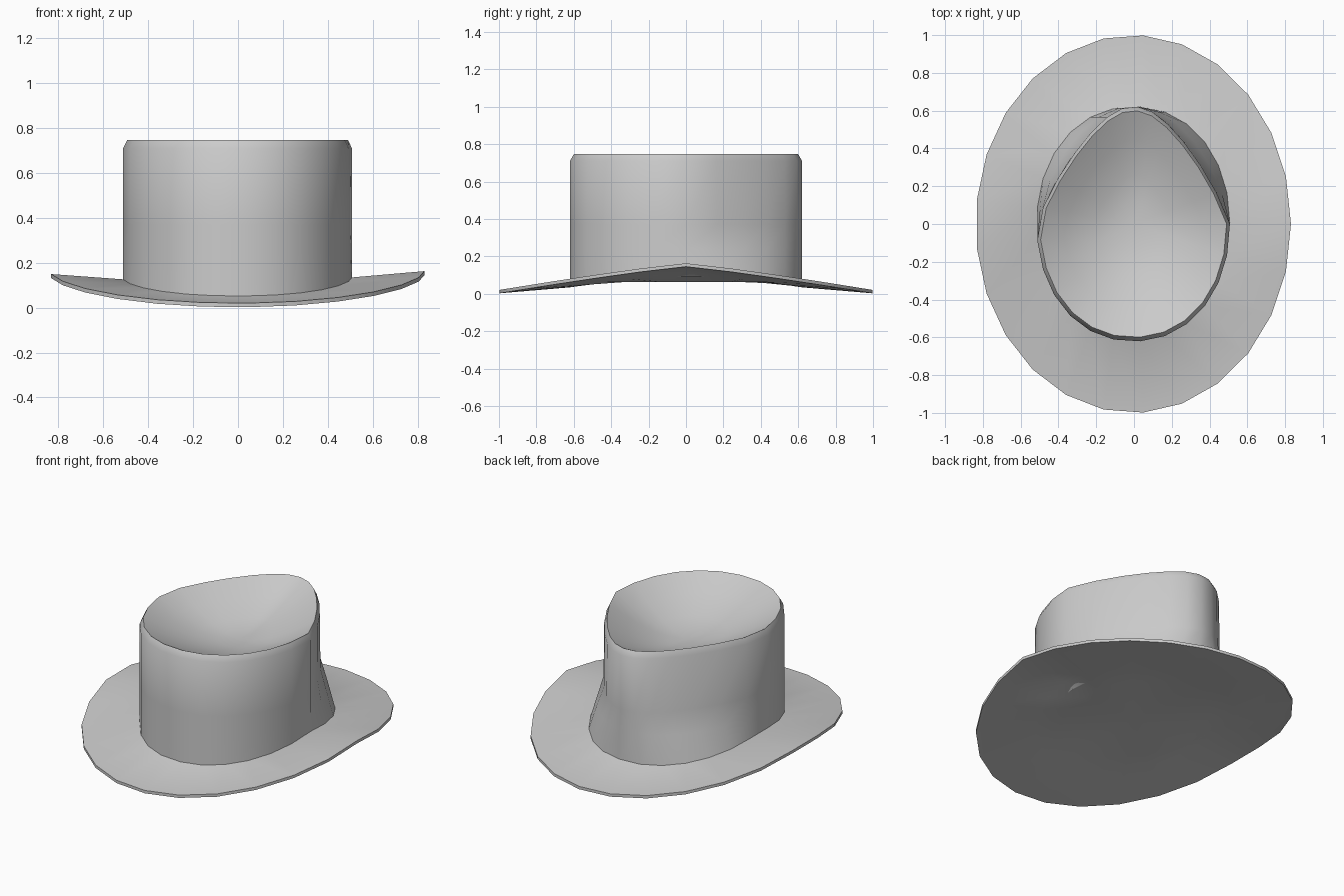
import bpy, bmesh, math

if "Cube" in bpy.data.objects:
    bpy.data.objects.remove(bpy.data.objects["Cube"])

N = 25  # sides of the low-poly outline
X_OFF = -0.004


def rim_z(y):
    # saddle curve of the brim: high at the sides, low at front and back
    return 0.02 + 0.143 * (1 - min(1, abs(y)) ** 1.15)


def oval(rx, ry, power=1.0):
    pts = []
    for i in range(N):
        a = 2 * math.pi * i / N
        c, s = math.cos(a), math.sin(a)
        pts.append((math.copysign(abs(c) ** power, c) * rx + X_OFF,
                    math.copysign(abs(s) ** power, s) * ry))
    return pts


def crown_ring(pinch, scale=1.0):
    # oval that narrows to a blunt point towards the back
    ring = []
    for x, y in oval(0.512, 0.622, 0.95):
        if y > 0:
            x *= 1 - 0.68 * y * pinch
        ring.append((x * scale, y * scale))
    return ring


def loft(name, rings, start=None, end=None, angle=35):
    # skin a list of rings, closing the ends with a centre point if given
    bm = bmesh.new()
    loops = [[bm.verts.new(p) for p in r] for r in rings]
    for a, b in zip(loops, loops[1:]):
        for i in range(N):
            j = (i + 1) % N
            bm.faces.new((a[i], a[j], b[j], b[i]))
    for point, loop in ((start, loops[0]), (end, loops[-1])):
        if point:
            c = bm.verts.new(point)
            for i in range(N):
                bm.faces.new((loop[i], loop[(i + 1) % N], c))
    bmesh.ops.recalc_face_normals(bm, faces=bm.faces[:])
    # make the upper surface face up on open shells
    top = max(bm.faces, key=lambda f: f.normal.z ** 2)
    is_top = top.calc_center_median().z > 0.3
    if is_top and top.normal.z < 0:
        bmesh.ops.reverse_faces(bm, faces=bm.faces[:])
    mesh = bpy.data.meshes.new(name)
    bm.to_mesh(mesh)
    bm.free()
    obj = bpy.data.objects.new(name, mesh)
    bpy.context.collection.objects.link(obj)
    bpy.ops.object.select_all(action='DESELECT')
    obj.select_set(True)
    bpy.context.view_layer.objects.active = obj
    bpy.ops.object.shade_smooth_by_angle(angle=math.radians(angle))
    return obj


# Brim: thin saddle-shaped plate with a shallow bulge under the crown
outer = oval(0.835, 1.0)
inner = crown_ring(0)
middle = crown_ring(0, 0.75)
loft("brim", [
    [(x, y, 0.09) for x, y in crown_ring(0, 0.9)],
    [(x, y, rim_z(y) - 0.028) for x, y in inner],
    [(x, y, rim_z(y)) for x, y in outer],
    [(x, y, rim_z(y) - 0.018) for x, y in outer],
    [(x, y, rim_z(y) - 0.046) for x, y in inner],
    [(x, y, 0.063) for x, y in middle],
], start=(0, 0, 0.09), end=(0, 0, 0.063))

# Crown: walls pinched at the back, bevelled rim and dished top
base = [(x, y, rim_z(y) - 0.03) for x, y in crown_ring(0)]
rings = [base]
for z, pinch in ((0.24, 0.5), (0.37, 0.95), (0.71, 1.0)):
    rings.append([(x, y, z) for x, y in crown_ring(pinch)])
for z, scale in ((0.747, 0.965), (0.675, 0.72), (0.61, 0.42), (0.585, 0.2)):
    rings.append([(x, y, z) for x, y in crown_ring(1, scale)])
loft("crown", rings, end=(0, 0, 0.58))
